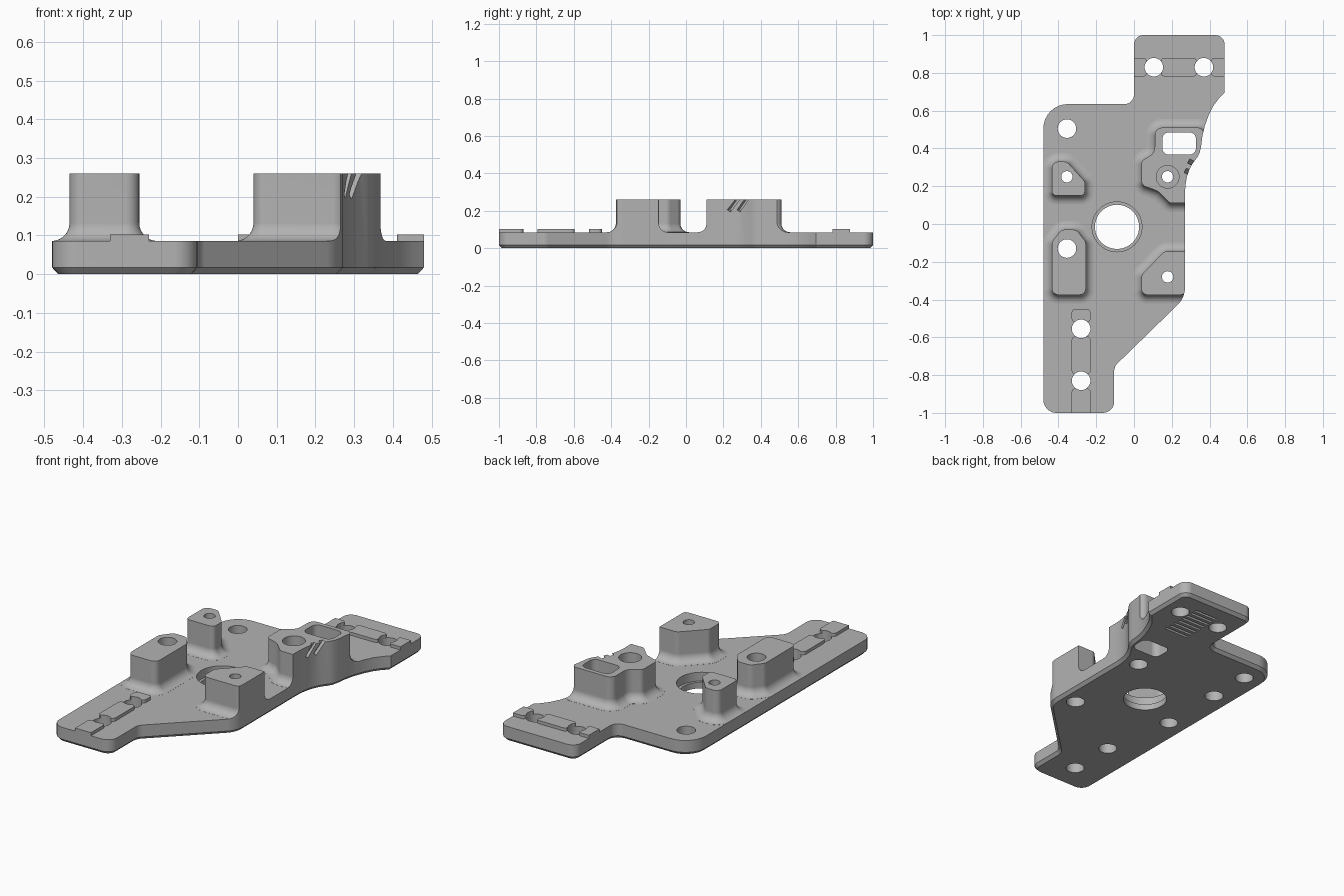
import bpy, bmesh, math
from mathutils import Vector, Matrix

if "Cube" in bpy.data.objects:
    bpy.data.objects.remove(bpy.data.objects["Cube"])

grey = bpy.data.materials.new("plain grey")
grey.use_nodes = True
COLOUR = (0.45, 0.45, 0.45, 1)
grey.diffuse_color = COLOUR
grey.node_tree.nodes["Principled BSDF"].inputs["Base Color"].default_value = COLOUR

TOP, POST, RIB = 0.085, 0.26, 0.103


def rounded(corners, steps=8):
    """Closed outline from (x, y, radius) corners, counter-clockwise."""
    out = []
    n = len(corners)
    for i, (x, y, r) in enumerate(corners):
        p = Vector((x, y))
        if r == 0:
            out.append(p)
            continue
        a = (Vector(corners[i - 1][:2]) - p).normalized()
        b = (Vector(corners[(i + 1) % n][:2]) - p).normalized()
        half = a.angle(b) / 2
        centre = p + (a + b).normalized() * (r / math.sin(half))
        start = p + a * (r / math.tan(half)) - centre
        end = p + b * (r / math.tan(half)) - centre
        sweep = start.angle_signed(end)
        for k in range(steps + 1):
            out.append(centre + Matrix.Rotation(-sweep * k / steps, 2) @ start)
    return out


def offset(loop, d):
    """Move a loop outwards by d along mitred normals."""
    out = []
    for i, p in enumerate(loop):
        a = (p - loop[i - 1]).normalized()
        b = (loop[(i + 1) % len(loop)] - p).normalized()
        na, nb = Vector((a.y, -a.x)), Vector((b.y, -b.x))
        out.append(p + (na + nb) * (d / (1 + na.dot(nb))))
    return out


def add_object(name, bm):
    mesh = bpy.data.meshes.new(name)
    bm.to_mesh(mesh)
    bm.free()
    mesh.materials.append(grey)
    ob = bpy.data.objects.new(name, mesh)
    bpy.context.collection.objects.link(ob)
    return ob


def loft(name, levels):
    """Closed solid through (loop, z) levels, bottom to top."""
    bm = bmesh.new()
    rings = [[bm.verts.new((p.x, p.y, z)) for p in loop] for loop, z in levels]
    n = len(rings[0])
    bm.faces.new(rings[0][::-1])
    bm.faces.new(rings[-1])
    for low, high in zip(rings, rings[1:]):
        for i in range(n):
            j = (i + 1) % n
            bm.faces.new((low[i], low[j], high[j], high[i]))
    return add_object(name, bm)


def prism(name, loop, z0, z1):
    return loft(name, [(loop, z0), (loop, z1)])


def rect(x0, y0, x1, y1, r=0):
    return rounded([(x0, y0, r), (x1, y0, r), (x1, y1, r), (x0, y1, r)])


def post(name, corners, fillet=0.047, steps=7):
    """Raised pad with a concave fillet running onto the plate."""
    loop = rounded(corners)
    levels = [(offset(loop, fillet), TOP - 0.03)]
    for k in range(steps + 1):
        t = math.pi / 2 * k / steps
        levels.append((offset(loop, fillet * (1 - math.sin(t))),
                       TOP + 0.0005 + fillet * (1 - math.cos(t))))
    levels.append((loop, POST))
    return loft(name, levels)


def bore(x, y, profile, sides=40):
    """Round cutter from (radius, z) steps."""
    def circle(r):
        return [Vector((x + r * math.cos(math.tau * k / sides),
                        y + r * math.sin(math.tau * k / sides))) for k in range(sides)]
    return loft("hole_cutter", [(circle(r), z) for r, z in profile])


def combine(target, tools, operation):
    """Apply one boolean with a set of separate solids."""
    bm = bmesh.new()
    for tool in tools:
        bm.from_mesh(tool.data)
        bpy.data.objects.remove(tool)
    group = add_object("boolean_group", bm)
    group.hide_render = True
    mod = target.modifiers.new("join", 'BOOLEAN')
    mod.operation, mod.solver, mod.object = operation, 'MANIFOLD', group
    bpy.context.view_layer.objects.active = target
    bpy.ops.object.modifier_apply(modifier=mod.name)
    bpy.data.objects.remove(group)


# Plate outline, with the flared curve on the left side
flare = [(0.27, 0.17), (0.273, 0.21), (0.28, 0.25), (0.292, 0.285), (0.31, 0.32),
         (0.333, 0.35), (0.347, 0.375), (0.355, 0.41), (0.361, 0.46), (0.375, 0.52),
         (0.395, 0.575), (0.42, 0.625), (0.45, 0.665), (0.48, 0.695)]
outline = rounded(
    [(-0.48, -1, 0.07), (-0.105, -1, 0.06), (-0.105, -0.755, 0.06), (0.27, -0.39, 0.13)]
    + [(x, y, 0) for x, y in flare]
    + [(0.48, 1, 0.05), (0, 1, 0.05), (0, 0.635, 0.05), (-0.48, 0.635, 0.13)])

body = prism("mounting_plate", rect(-0.7, -1.2, 0.7, 1.2), -0.1, TOP)

# Four raised posts
raised = [
    post("right_back_post", [(-0.435, 0.15, 0.025), (-0.26, 0.15, 0.025),
                             (-0.26, 0.225, 0.025), (-0.355, 0.33, 0.04),
                             (-0.435, 0.33, 0.035)]),
    post("right_front_post", [(-0.435, -0.375, 0.035), (-0.255, -0.375, 0.035),
                              (-0.255, -0.095, 0.04), (-0.305, -0.03, 0.04),
                              (-0.385, -0.03, 0.04), (-0.435, -0.095, 0.04)]),
    post("left_front_post", [(0.04, -0.375, 0.03), (0.285, -0.375, 0.04),
                             (0.285, -0.145, 0.02), (0.16, -0.145, 0.04),
                             (0.04, -0.27, 0.03)]),
    post("left_back_post", [(0.04, 0.205, 0.03), (0.125, 0.175, 0.08), (0.19, 0.11, 0.03),
                            (0.285, 0.11, 0.02), (0.3, 0.25, 0), (0.37, 0.34, 0),
                            (0.39, 0.42, 0), (0.36, 0.51, 0.035), (0.11, 0.51, 0.04),
                            (0.11, 0.375, 0.06), (0.04, 0.335, 0.03)]),
]

# Low ribs interrupted at the bolt holes
for x0, x1 in ((-0.1, 0.065), (0.145, 0.33), (0.41, 0.6)):
    raised.append(prism("back_rib", rect(x0, 0.782, x1, 0.878, 0.012), 0.05, RIB))
for y0, y1 in ((-1.1, -0.87), (-0.795, -0.595), (-0.52, -0.45)):
    raised.append(prism("front_rib", rect(-0.33, y0, -0.23, y1, 0.02), 0.05, RIB))
combine(body, raised, 'UNION')

# Trim everything to the outline, with a chamfered lower edge
envelope = loft("outline_cutter", [(offset(outline, -0.016), 0), (outline, 0.017), (outline, 0.4)])
combine(body, [envelope], 'INTERSECT')

# Bolt holes
cuts = []
for x, y in ((-0.355, 0.505), (-0.355, -0.13), (-0.28, -0.555), (-0.28, -0.83),
             (0.105, 0.83), (0.37, 0.83)):
    cuts.append(bore(x, y, [(0.049, -0.1), (0.049, 0.4)]))

# Stepped screw holes in the posts
screw = [(0.05, -0.1), (0.05, 0.12), (0.03, 0.12)]
for x, y in ((-0.355, 0.25), (0.178, -0.28)):
    cuts.append(bore(x, y, screw + [(0.03, 0.4)]))
cuts.append(bore(0.178, 0.25, screw + [(0.03, 0.2), (0.06, 0.2), (0.06, 0.4)]))

# Large centre hole with a ledge
cuts.append(bore(-0.09, -0.015, [(0.117, -0.1), (0.117, 0.035), (0.132, 0.035), (0.132, 0.4)], 64))

# Rectangular window in the back post
cuts.append(prism("window_cutter", rect(0.15, 0.367, 0.328, 0.485, 0.035), -0.1, 0.4))

# Slanted notches in the side of the back post
for x, y in ((0.285, 0.262), (0.303, 0.312)):
    notch = prism("notch_cutter", rect(-0.022, -0.01, 0.03, 0.01), -0.055, 0.06)
    notch.data.transform(Matrix.Translation((x, y, 0.243))
                         @ Matrix.Rotation(math.radians(-27), 4, 'Z')
                         @ Matrix.Rotation(math.radians(-38), 4, 'X'))
    cuts.append(notch)

# Row of shallow grooves underneath
for k in range(8):
    y = 0.64 + 0.035 * k
    cuts.append(prism("groove_cutter", rect(0.165, y, 0.315, y + 0.015), -0.05, 0.015))
combine(body, cuts, 'DIFFERENCE')

# Smooth curved walls, crisp edges
bpy.ops.object.select_all(action='DESELECT')
body.select_set(True)
bpy.context.view_layer.objects.active = body
bpy.ops.object.shade_smooth_by_angle(angle=math.radians(25))
weighted = body.modifiers.new("even shading", 'WEIGHTED_NORMAL')
weighted.keep_sharp = True
